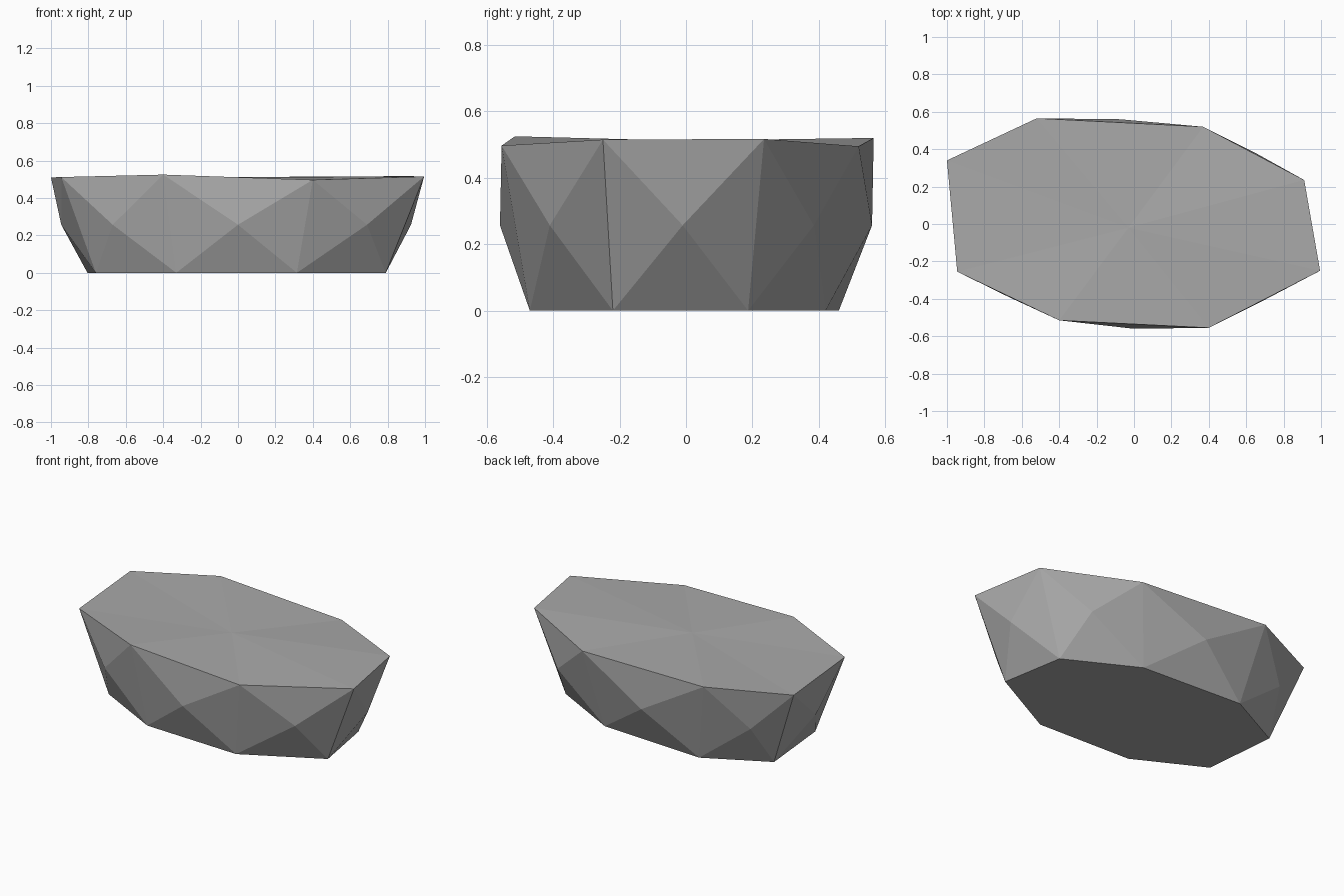
import bpy

if "Cube" in bpy.data.objects:
    bpy.data.objects.remove(bpy.data.objects["Cube"])

# Matching rings of eight points, counter-clockwise from the front left
rim = [(-.40, -.515, .525), (.40, -.555, .497), (.995, -.25, .515), (.91, .235, .517),
       (.37, .52, .495), (-.52, .565, .52), (-1.0, .34, .51), (-.945, -.255, .512)]
foot = [(-.33, -.445), (.315, -.47), (.79, -.22), (.72, .187),
        (.28, .42), (-.415, .46), (-.805, .26), (-.76, -.22)]
# Bulge points, each sitting in the middle of one side panel
bulge = [(0, -.56), (.69, -.41), (.925, -.01), (.64, .385),
         (-.075, .56), (-.75, .42), (-.945, .04), (-.67, -.39)]

n = len(rim)
verts = rim + [(x, y, .257) for x, y in bulge] + [(x, y, 0) for x, y in foot]
verts.append((-.03, -.02, .512))
centre = len(verts) - 1

faces = [tuple(reversed(range(2 * n, 3 * n)))]      # flat underside
for i in range(n):
    j = (i + 1) % n
    t0, t1, m, b0, b1 = i, j, n + i, 2 * n + i, 2 * n + j
    faces.append((t0, t1, centre))                  # top fan
    faces += [(t1, t0, m), (t0, b0, m), (b0, b1, m), (b1, t1, m)]  # side panel

# Faceted rock
mesh = bpy.data.meshes.new("rock")
mesh.from_pydata(verts, [], faces)
mesh.update()
rock = bpy.data.objects.new("rock", mesh)
bpy.context.collection.objects.link(rock)

stone = bpy.data.materials.new("stone grey")
stone.diffuse_color = (.40, .40, .40, 1)
stone.use_nodes = True
stone.node_tree.nodes["Principled BSDF"].inputs["Base Color"].default_value = stone.diffuse_color
mesh.materials.append(stone)
